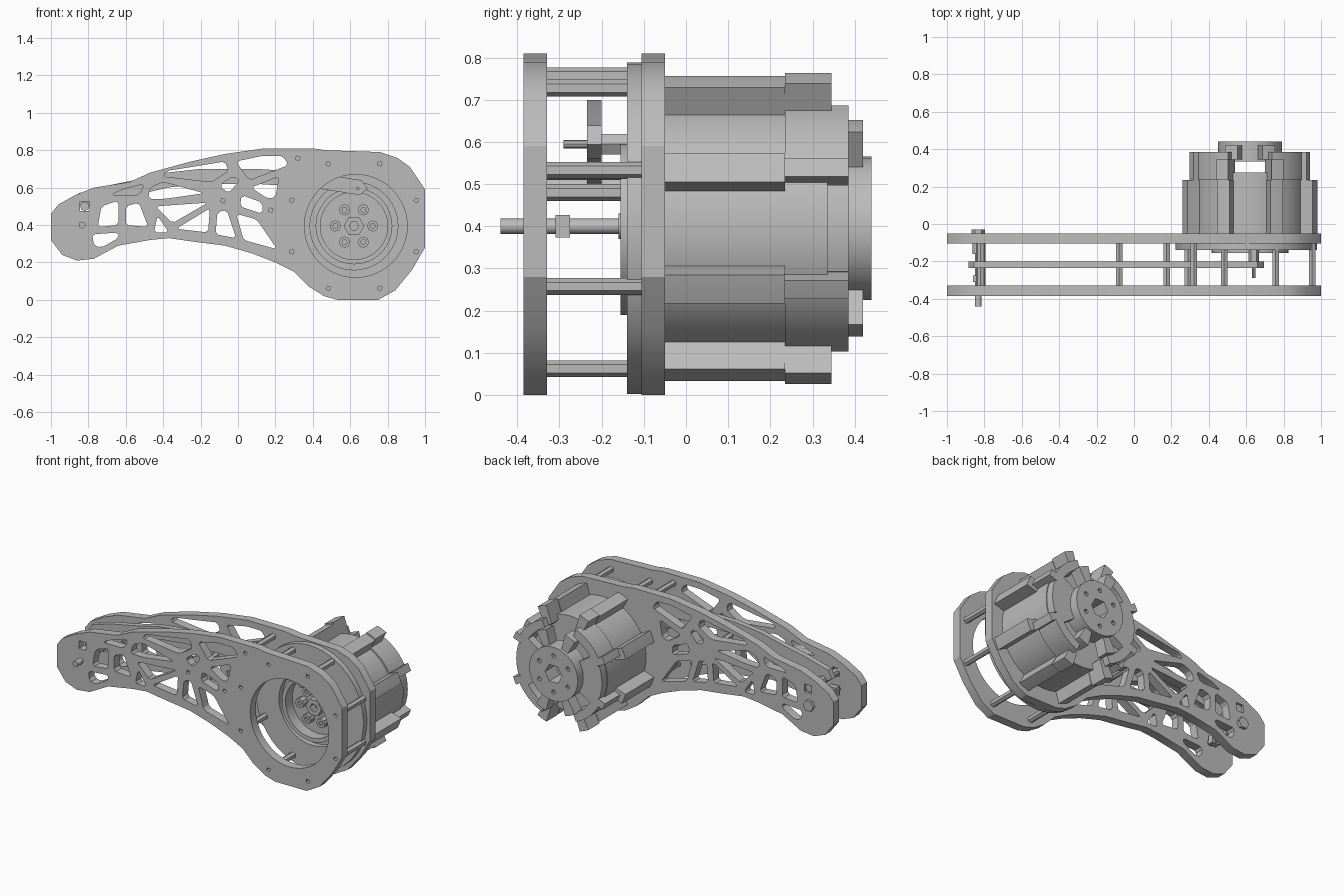
import bpy, bmesh, math
from mathutils import Matrix, Vector

cube = bpy.data.objects.get("Cube")
if cube:
    bpy.data.objects.remove(cube)

# Single machined-metal colour
grey = bpy.data.materials.new("machined grey")
grey.use_nodes = True
tone = (0.5, 0.5, 0.5, 1)
grey.diffuse_color = tone
grey.node_tree.nodes["Principled BSDF"].inputs["Base Color"].default_value = tone

HUB = (0.62, 0.395)      # motor axis
KNEE = (-0.833, 0.4)     # far pivot
made = []


def prism(name, loops, y0, y1):
    """Extrude an outline (first loop) with holes (other loops) from y0 to y1."""
    curve = bpy.data.curves.new(name, "CURVE")
    curve.dimensions = "2D"
    curve.fill_mode = "BOTH"
    curve.extrude = (y1 - y0) / 2
    for loop in loops:
        spline = curve.splines.new("POLY")
        spline.points.add(len(loop) - 1)
        for point, (x, z) in zip(spline.points, loop):
            point.co = (x, z, 0, 1)
        spline.use_cyclic_u = True
    temp = bpy.data.objects.new(name + " helper", curve)
    bpy.context.collection.objects.link(temp)
    graph = bpy.context.evaluated_depsgraph_get()
    mesh = bpy.data.meshes.new_from_object(temp.evaluated_get(graph))
    bpy.data.objects.remove(temp)
    mesh.transform(Matrix.Translation((0, (y0 + y1) / 2, 0)) @ Matrix.Rotation(math.pi / 2, 4, "X"))
    bm = bmesh.new()
    bm.from_mesh(mesh)
    bmesh.ops.remove_doubles(bm, verts=bm.verts, dist=0.0001)
    bmesh.ops.recalc_face_normals(bm, faces=bm.faces)
    bm.to_mesh(mesh)
    bm.free()
    mesh.materials.clear()
    mesh.materials.append(grey)
    obj = bpy.data.objects.new(name, mesh)
    bpy.context.collection.objects.link(obj)
    made.append(obj)


def polar(r, degrees, centre=HUB):
    a = math.radians(degrees)
    return (centre[0] + r * math.cos(a), centre[1] + r * math.sin(a))


def ngon(centre, r, n=48, turn=0):
    return [polar(r, turn + 360 * i / n, centre) for i in range(n)]


def sector(r0, r1, mid, half, steps=10):
    angles = [mid - half + 2 * half * i / steps for i in range(steps + 1)]
    return [polar(r1, a) for a in angles] + [polar(r0, a) for a in reversed(angles)]


def chamfer(loop, size=0.014):
    """Cut each corner of a window so it reads as a milled pocket."""
    out = []
    for i, p in enumerate(loop):
        p = Vector(p)
        for q in (Vector(loop[i - 1]), Vector(loop[(i + 1) % len(loop)])):
            d = q - p
            out.append(p + d * min(0.3, size / d.length))
    return out


def ribbon(path, width):
    """Outline of a bar of even width along a path, with blunt pointed ends."""
    pts = [Vector(p) for p in path]
    left, right = [], []
    for i, p in enumerate(pts):
        d = (pts[min(i + 1, len(pts) - 1)] - pts[max(i - 1, 0)]).normalized()
        side = Vector((-d.y, d.x)) * width / 2
        left.append(p + side)
        right.append(p - side)
    start = (pts[0] - pts[1]).normalized() * width / 2
    end = (pts[-1] - pts[-2]).normalized() * width / 2
    return [pts[0] + start] + left + [pts[-1] + end] + right[::-1]


# Leg side plates
outline = [(-1, .46), (-1, .32), (-.94, .24), (-.86, .21), (-.77, .22), (-.64, .29),
           (-.47, .32), (-.37, .33), (-.23, .31), (-.07, .29), (.07, .25), (.2, .2),
           (.3, .15), (.38, .07), (.46, .02), (.53, 0), (.75, 0), (.84, .05), (.93, .16),
           (1, .28), (1, .59), (.92, .71), (.85, .76), (.76, .79), (.47, .8), (.4, .81),
           (.14, .81), (-.07, .78), (-.25, .74), (-.47, .68), (-.58, .63), (-.77, .6),
           (-.87, .56), (-.96, .51)]
lower_windows = [
    [(-.78, .35), (-.64, .36), (-.64, .33), (-.73, .28), (-.77, .29)],
    [(-.75, .39), (-.73, .5), (-.64, .53), (-.64, .4)],
    [(-.6, .4), (-.6, .5), (-.53, .52), (-.48, .39)],
    [(-.44, .5), (-.16, .52), (-.35, .41)],
    [(-.45, .36), (-.43, .45), (-.37, .36)],
    [(-.33, .38), (-.15, .49), (-.16, .36)],
    [(-.12, .35), (-.11, .47), (-.06, .48), (-.01, .33)],
    [(.03, .32), (-.01, .46), (.1, .43), (.21, .27)],
]
upper_windows = [
    [(-.68, .56), (-.62, .59), (-.5, .62), (-.53, .56)],
    [(-.47, .6), (-.4, .63), (-.18, .57), (-.39, .54), (-.48, .54)],
    [(-.4, .66), (-.38, .69), (-.25, .71), (-.07, .74), (-.05, .69), (-.14, .63)],
    [(-.01, .74), (.13, .77), (.24, .77), (.27, .72), (.06, .64)],
    [(.07, .6), (.22, .66), (.2, .55), (.16, .54)],
    [(-.03, .66), (.01, .64), (-.05, .57), (-.1, .61)],
    [(.02, .56), (.13, .52), (.13, .46), (.01, .5)],
]
windows = [chamfer(w) for w in lower_windows + upper_windows]
posts = [polar(.36, 22.5 + 45 * i) for i in range(8)]
posts += [(-.08, .53), (.175, .48), (.32, .757)]
screw_holes = [ngon(p, .014, 4, 30) for p in posts]
link_hole = [ngon((-.82, .5), .035, 4, 45)]
bore = ngon((.63, .395), .275)
prism("front_plate", [outline, bore] + windows + screw_holes + link_hole, -.385, -.33)
prism("rear_plate", [outline, ngon(HUB, .25)] + windows + link_hole, -.105, -.05)

# Round spacer plate and the posts between the plates
disc = [(.6 + (x - HUB[0]) * .96, z) for x, z in ngon(HUB, .393)]
prism("spacer_plate", [disc, ngon(HUB, .235)], -.14, -.105)
for i, p in enumerate(posts):
    prism(f"post_{i + 1}", [ngon(p, .02, 6, 30)], -.33, -.105)

# Push link with its pins
path = [(-.845, .53), (-.7, .57), (-.55, .6), (-.38, .64), (-.2, .66),
        (.1, .66), (.4, .64), (.655, .6)]
prism("push_link", [ribbon(path, .08)], -.235, -.2)
prism("link_knee_pin", [ngon((-.82, .5), .025, 8)], -.33, -.06)
prism("crank_pin", [ngon((.64, .595), .01, 8)], -.29, -.05)
prism("crank_boss", [ngon((.64, .595), .028, 6)], -.2, -.05)

# Knee axle and nuts
prism("knee_axle", [ngon(KNEE, .018, 16)], -.44, -.03)
prism("knee_nut", [ngon(KNEE, .038, 4, 45)], -.31, -.275)
prism("knee_spacer", [ngon(KNEE, .03, 16)], -.16, -.105)
prism("knee_end_nut", [ngon(KNEE, .036, 6)], -.05, -.03)

# Motor face, seen through the front bore
prism("motor_seat_ring", [ngon(HUB, .25), ngon(HUB, .2)], -.105, -.05)
prism("motor_front_ring", [ngon(HUB, .205), ngon(HUB, .18)], -.155, -.05)
prism("rotor_face", [ngon(HUB, .18)], -.085, -.05)
prism("rotor_hub", [ngon(HUB, .055, 6), ngon(HUB, .025, 6)], -.13, -.085)
for i in range(6):
    p = polar(.1, 60 * i)
    prism(f"gear_pin_{i + 1}", [ngon(p, .03, 8), ngon(p, .014, 6)], -.13, -.085)

# Motor can with ribs
prism("motor_can", [ngon(HUB, .305, 64)], -.05, .275)
for i in range(8):
    prism(f"motor_rib_{i + 1}", [sector(.29, .378, 22.5 + 45 * i, 5.5, 2)], -.05, .235)

# Rear cage: corner shells with pointed side tips, lugs at top and bottom, side walls
for i in range(4):
    a = 45 + 90 * i
    inward = 1 if i % 2 else -1     # turns from the diagonal towards the side
    prism(f"corner_shell_{i + 1}", [sector(.26, .315, a, 23)], .235, .385)
    prism(f"shell_tip_{i + 1}", [sector(.26, .345, a + 20 * inward, 4, 2)], .235, .385)
    prism(f"cage_lug_{i + 1}", [sector(.27, .387, a - 22.5 * inward, 5, 2)], .235, .345)
    prism(f"upright_arm_{i + 1}", [sector(.1, .265, a - 22.5 * inward, 8, 4)], .345, .42)
    prism(f"side_arm_{i + 1}", [sector(.1, .29, a + 18 * inward, 7, 4)], .335, .385)
for name, a in (("left", 0), ("right", 180)):
    prism(f"{name}_cage_wall", [sector(.27, .305, a, 24)], .25, .335)
    prism(f"{name}_cage_spoke", [sector(.1, .3, a, 20)], .335, .385)

# Output hub with hexagonal socket and bolt circle
socket = ngon(HUB, .06, 6)
bolts = [ngon(polar(.115, 30 + 60 * i), .014, 8) for i in range(6)]
prism("rear_hub", [ngon(HUB, .17, 32), socket] + bolts, .335, .44)

# Smooth round walls, keep machined edges sharp
bpy.ops.object.select_all(action="DESELECT")
for obj in made:
    obj.select_set(True)
bpy.context.view_layer.objects.active = made[0]
bpy.ops.object.shade_smooth_by_angle(angle=math.radians(25))
